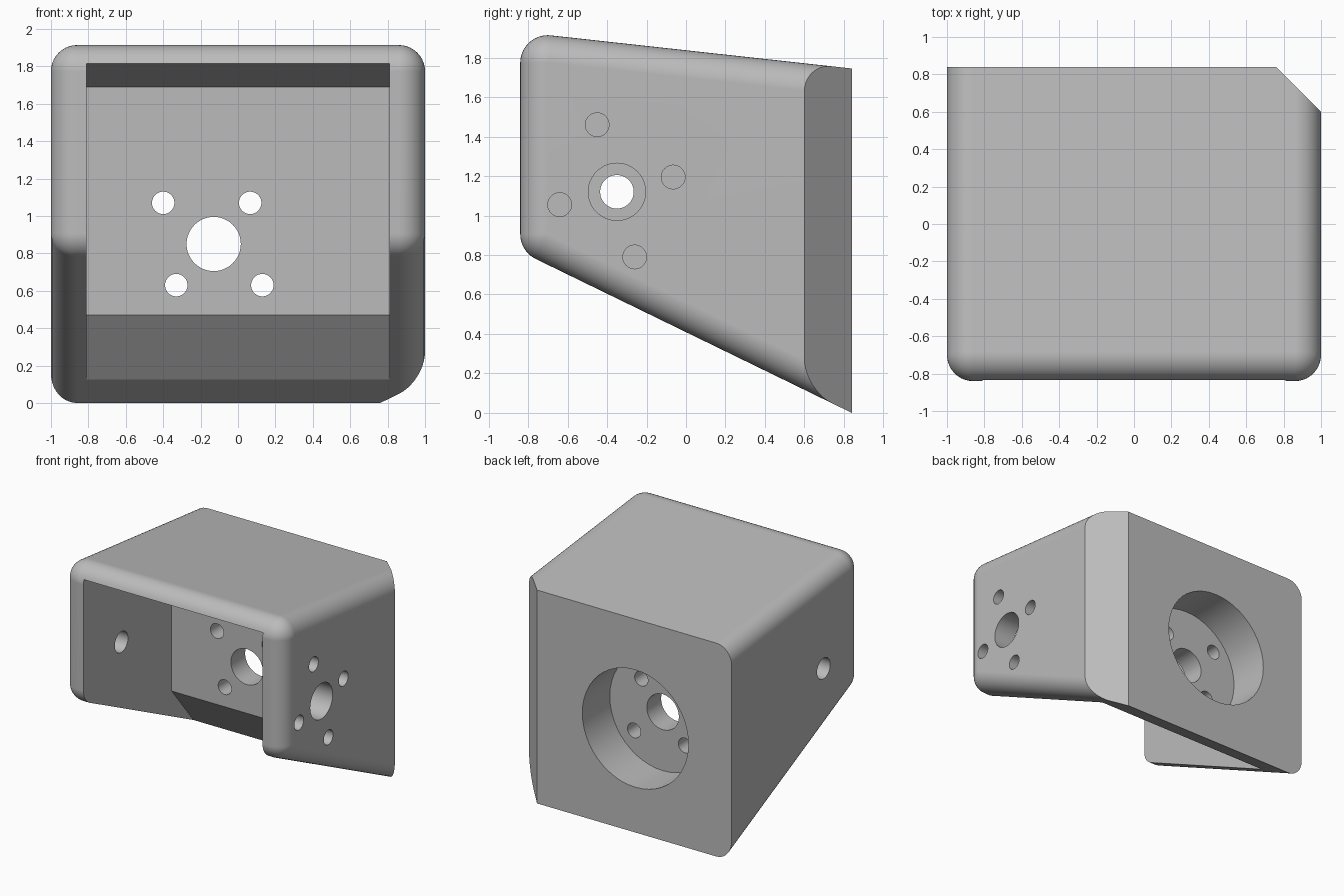
import bpy, bmesh, math
from mathutils import Vector, Matrix

if "Cube" in bpy.data.objects:
    bpy.data.objects.remove(bpy.data.objects["Cube"])

BACK = 0.84      # y of the rear face (front is -BACK)
R = 0.14         # outer fillet radius
TOP_SLOPE, BOTTOM_SLOPE = 0.11, 0.487
REAR_HEIGHT = 1.745


def top_z(y):
    return REAR_HEIGHT + TOP_SLOPE * (BACK - y)


def bottom_z(y):
    return BOTTOM_SLOPE * (BACK - y)


def to_object(bm, name):
    bmesh.ops.recalc_face_normals(bm, faces=bm.faces)
    mesh = bpy.data.meshes.new(name)
    bm.to_mesh(mesh)
    bm.free()
    obj = bpy.data.objects.new(name, mesh)
    bpy.context.collection.objects.link(obj)
    return obj


def prism(name, outline, offset):
    """Extrude a closed outline of 3D points along an offset vector."""
    bm = bmesh.new()
    face = bm.faces.new([bm.verts.new(p) for p in outline])
    out = bmesh.ops.extrude_face_region(bm, geom=[face])
    moved = [v for v in out["geom"] if isinstance(v, bmesh.types.BMVert)]
    bmesh.ops.translate(bm, verts=moved, vec=offset)
    return to_object(bm, name)


def cylinder(name, radius, start, end):
    """Cylinder between two points."""
    start, end = Vector(start), Vector(end)
    axis = end - start
    turn = axis.to_track_quat("Z", "Y").to_matrix().to_4x4()
    bm = bmesh.new()
    bmesh.ops.create_cone(bm, cap_ends=True, segments=48, radius1=radius, radius2=radius,
                          depth=axis.length, matrix=Matrix.Translation((start + end) / 2) @ turn)
    return to_object(bm, name)


def cut(body, cutter):
    cutter.hide_render = True
    mod = body.modifiers.new("cut", "BOOLEAN")
    mod.operation, mod.solver, mod.object = "DIFFERENCE", "EXACT", cutter
    bpy.context.view_layer.objects.active = body
    bpy.ops.object.modifier_apply(modifier=mod.name)
    bpy.data.objects.remove(cutter)


# Body: wedge with rolled edges, as the hull of equal spheres at its inset corners
ball = bmesh.new()
bmesh.ops.create_uvsphere(ball, u_segments=40, v_segments=20, radius=R,
                          matrix=Matrix.Rotation(math.pi / 2, 4, "Y"))
points = [v.co.copy() for v in ball.verts]
ball.free()
bm = bmesh.new()
for y in (-BACK + R, BACK + 0.26):
    heights = (top_z(y) - R * math.hypot(1, TOP_SLOPE),
               bottom_z(y) + R * math.hypot(1, BOTTOM_SLOPE))
    for z in heights:
        for x in (R - 1, 1 - R):
            for p in points:
                bm.verts.new(p + Vector((x, y, z)))
bmesh.ops.convex_hull(bm, input=bm.verts[:])
bmesh.ops.delete(bm, geom=[v for v in bm.verts if not v.link_faces], context="VERTS")
bmesh.ops.dissolve_limit(bm, angle_limit=0.002, verts=bm.verts[:], edges=bm.edges[:])
housing = to_object(bm, "bracket_housing")

# Flat rear face and chamfered rear corner
cut(housing, prism("rear_trim", [(-2, BACK, -1), (2, BACK, -1), (2, BACK, 3), (-2, BACK, 3)],
                   (0, 1, 0)))
cut(housing, prism("corner_chamfer", [(1.2, 0.4, -1), (1.2, 1.2, -1), (0.4, 1.2, -1)],
                   (0, 0, 4)))

# Front pocket, open at the front and underneath, with a sloped rear lip
WALL, INNER = 0.3, 0.81
ceiling = lambda y: top_z(y) - 0.115
pocket = [(-1, ceiling(-1)), (WALL, ceiling(WALL)), (WALL, 0.47), (0.75, -0.08), (-1, -0.08)]
cut(housing, prism("pocket", [(-INNER, y, z) for y, z in pocket], (2 * INNER, 0, 0)))

# Rear counterbore, shaft hole and mounting holes through the rear wall
HX, HZ = -0.13, 0.85
cut(housing, cylinder("rear_bore", 0.48, (HX, 0.485, HZ), (HX, 1, HZ)))
rear_holes = [(HX, HZ, 0.145), (-0.4, 1.07, 0.06), (0.065, 1.07, 0.06),
              (-0.33, 0.63, 0.06), (0.13, 0.63, 0.06)]
for x, z, r in rear_holes:
    cut(housing, cylinder("rear_hole", r, (x, 0.1, z), (x, 0.7, z)))

# Left cheek: shaft hole and mounting holes; right cheek: one pivot hole
PY, PZ = -0.35, 1.12
left_holes = [(PY, PZ, 0.145), (-0.45, 1.46, 0.06), (-0.065, 1.195, 0.06),
              (-0.64, 1.055, 0.06), (-0.26, 0.79, 0.06)]
for y, z, r in left_holes:
    cut(housing, cylinder("left_hole", r, (0.5, y, z), (1.2, y, z)))
cut(housing, cylinder("right_hole", 0.085, (-0.5, PY, PZ), (-1.2, PY, PZ)))

# Colour
GREY = (0.5, 0.5, 0.5, 1)
mat = bpy.data.materials.new("plain grey")
mat.use_nodes = True
mat.diffuse_color = GREY
mat.node_tree.nodes["Principled BSDF"].inputs["Base Color"].default_value = GREY
housing.data.materials.clear()
housing.data.materials.append(mat)
for poly in housing.data.polygons:
    poly.material_index = 0

# Smooth fillets and bores, crisp edges, flat planes
bpy.ops.object.select_all(action="DESELECT")
housing.select_set(True)
bpy.context.view_layer.objects.active = housing
bpy.ops.object.shade_smooth_by_angle(angle=math.radians(20))
normals = housing.modifiers.new("flat_planes", "WEIGHTED_NORMAL")
normals.keep_sharp = True
